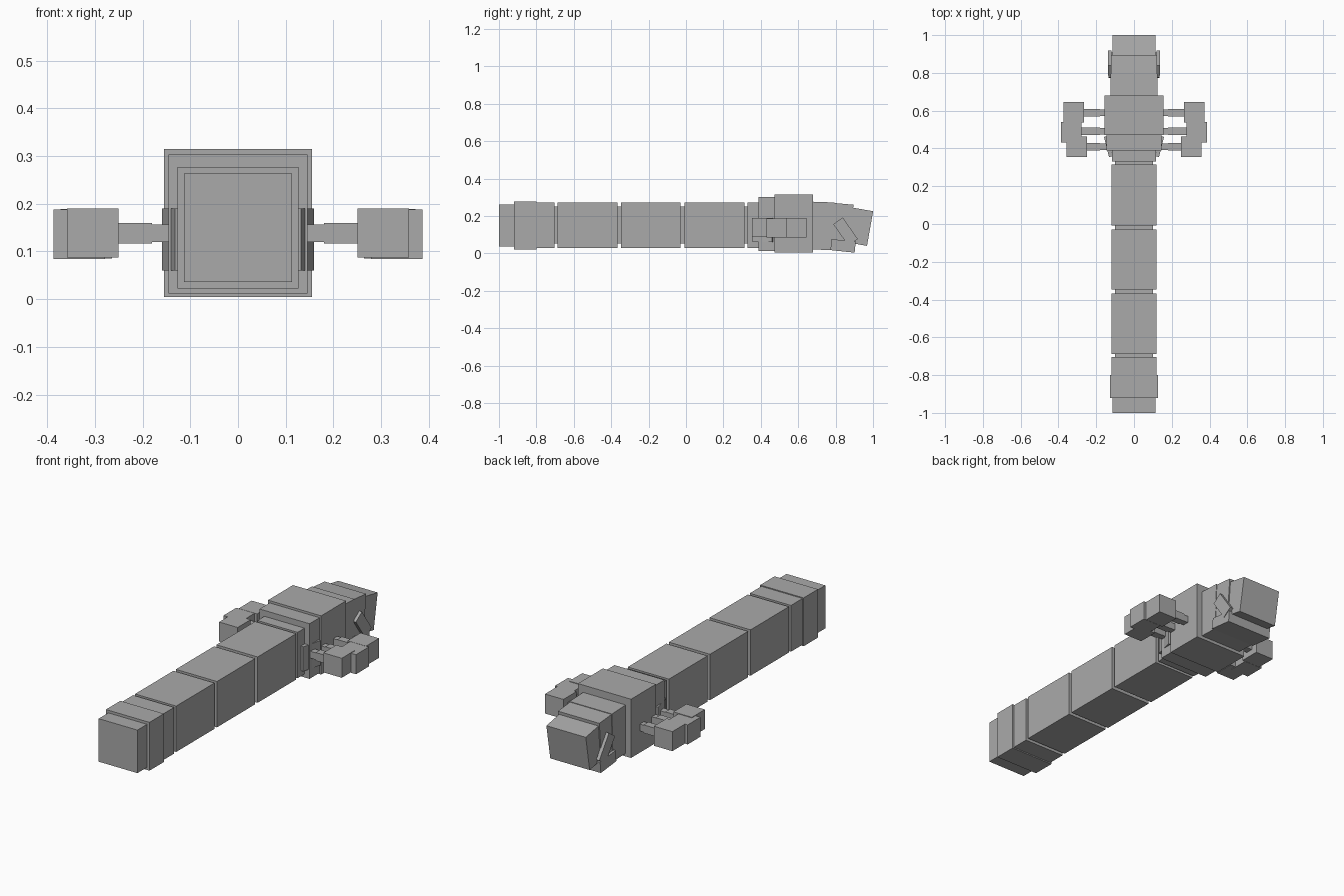
import bpy
from math import radians
from mathutils import Matrix, Vector, Euler

old = bpy.data.objects.get("Cube")
if old:
    bpy.data.objects.remove(old, do_unlink=True)

grey = bpy.data.materials.new("plain_grey")
grey.use_nodes = True
grey.diffuse_color = (0.4, 0.4, 0.4, 1)
grey.node_tree.nodes["Principled BSDF"].inputs["Base Color"].default_value = (0.4, 0.4, 0.4, 1)


def box(name, centre, size, rot=(0, 0, 0)):
    """Flat-sided box, turned about its centre (degrees)."""
    bpy.ops.mesh.primitive_cube_add(size=1)
    ob = bpy.context.object
    ob.name = name
    turn = Euler([radians(a) for a in rot]).to_matrix().to_4x4()
    ob.data.transform(Matrix.Translation(Vector(centre)) @ turn @ Matrix.Diagonal((*size, 1)))
    ob.data.materials.append(grey)
    return ob


def block(name, half, y0, y1, z0, z1, tilt=0):
    """Box centred across the body, given by its extents."""
    return box(name, (0, (y0 + y1) / 2, (z0 + z1) / 2),
               (2 * half, y1 - y0, z1 - z0), (tilt, 0, 0))


def pair(name, centre, size, rot=(0, 0, 0)):
    """The same box on the left and mirrored on the right."""
    x, y, z = centre
    a, b, c = rot
    box("left_" + name, centre, size, rot)
    box("right_" + name, (-x, y, z), size, (a, -b, -c))


# Long segmented body with a thinner core showing in the gaps
block("body_core", 0.10, -0.72, 0.40, 0.053, 0.25)
block("end_cap", 0.113, -1.0, -0.91, 0.036, 0.263)
block("end_collar", 0.127, -0.92, -0.80, 0.022, 0.277)
block("end_segment", 0.12, -0.81, -0.704, 0.028, 0.272)
for i, (y0, y1) in enumerate([(-0.687, -0.367), (-0.347, -0.029), (-0.008, 0.314)]):
    block(f"body_segment_{i + 1}", 0.12, y0, y1, 0.03, 0.272)

# Thorax
block("neck_segment", 0.117, 0.33, 0.40, 0.03, 0.272)
block("thorax_step", 0.146, 0.388, 0.48, 0.012, 0.303)
block("thorax", 0.155, 0.472, 0.68, 0.005, 0.315)

# Head blocks, drooping towards the tip
block("head_base", 0.124, 0.65, 0.79, 0.02, 0.275, -2)
block("head_middle", 0.121, 0.75, 0.885, 0.025, 0.267, -5)
block("head_tip", 0.115, 0.86, 0.985, 0.05, 0.238, -10)
block("lower_jaw", 0.134, 0.775, 0.905, 0.011, 0.07, -6)
pair("cheek_plate", (0.128, 0.853, 0.117), (0.018, 0.062, 0.14), (35, 0, 0))

# Angled shoulder plates
pair("shoulder_plate", (0.136, 0.41, 0.125), (0.02, 0.11, 0.13), (0, 0, -14))

# Three stubby legs on each side, each with a square foot
legs = [("front", 0.41, 0.408, 0.304, 0.139),
        ("middle", 0.49, 0.485, 0.333, 0.136),
        ("rear", 0.59, 0.591, 0.318, 0.137)]
for name, y, foot_y, foot_x, z in legs:
    pair(name + "_upper_leg", (0.165, y, 0.138), (0.07, 0.034, 0.036))
    pair(name + "_lower_leg", (0.23, y, 0.138), (0.10, 0.04, 0.043))
    pair(name + "_foot", (foot_x, foot_y, z), (0.108, 0.108, 0.103))
